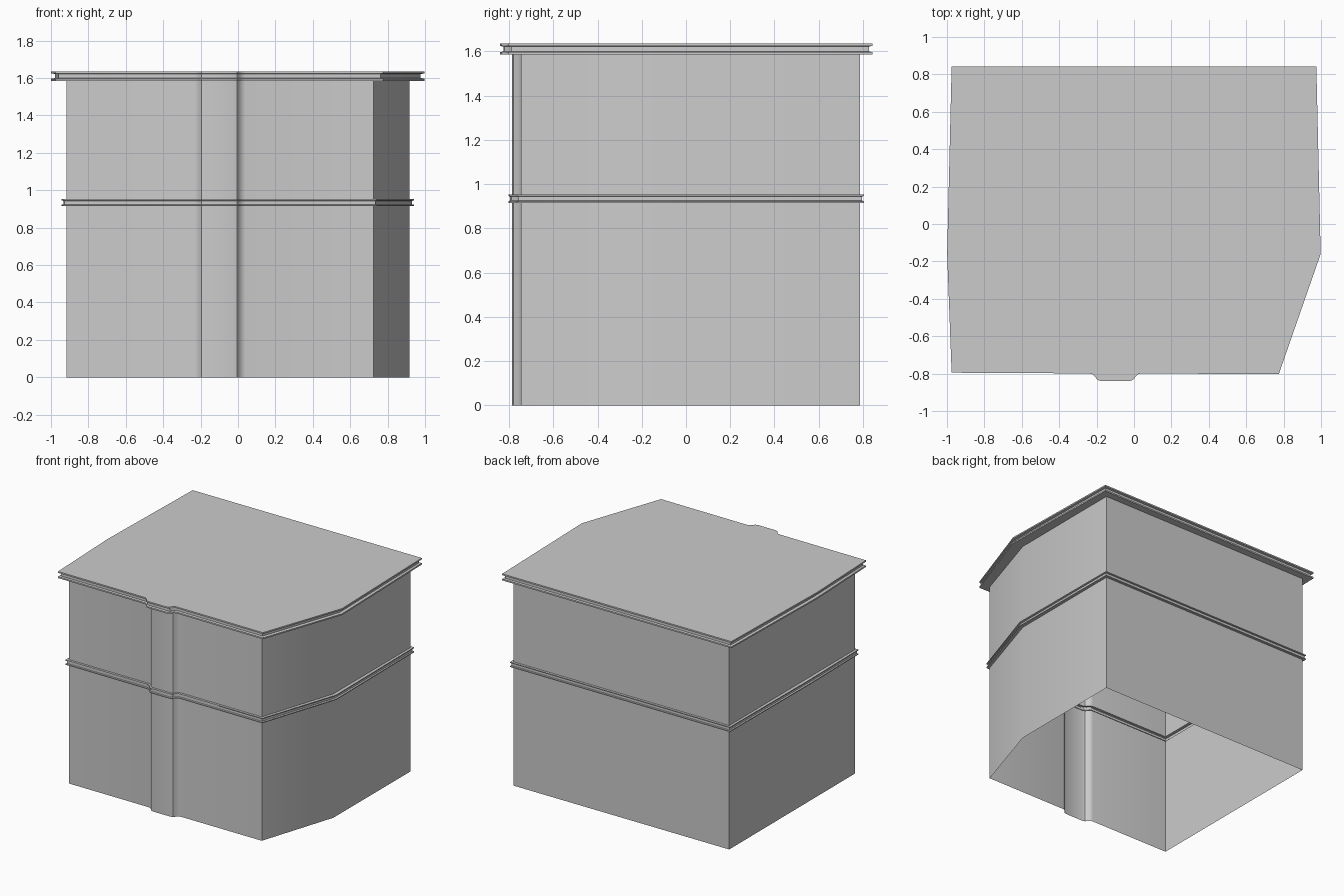
import bpy, bmesh

if "Cube" in bpy.data.objects:
    bpy.data.objects.remove(bpy.data.objects["Cube"])

# Rounded pilaster bump on the front: half width, depth in front of the wall
CX = -0.10
HALF = [(0.140, 0.0), (0.122, 0.004), (0.108, 0.018), (0.095, 0.035), (0.075, 0.041)]
PROFILE = [(-w, d) for w, d in HALF] + [(w, d) for w, d in reversed(HALF)]


def bump(y):
    return [(CX + x, y - d) for x, d in PROFILE]


# Plan outlines, counter-clockwise: wall line and the fully projecting cornice line
WALL = [(-0.918, -0.743)] + bump(-0.745) + [
    (0.725, -0.746), (0.916, -0.150), (0.918, 0.786), (-0.918, 0.786), (-0.918, -0.150)]
CORNICE = [(-0.975, -0.795)] + bump(-0.799) + [
    (0.774, -0.803), (0.998, -0.160), (0.975, 0.842), (-0.975, 0.842), (-0.999, -0.160)]


def ring(bm, t, z):
    return [bm.verts.new((a[0] + (b[0] - a[0]) * t, a[1] + (b[1] - a[1]) * t, z))
            for a, b in zip(WALL, CORNICE)]


def loft(name, section, cap=False):
    """Sweep a (projection, height) section around the plan outline."""
    bm = bmesh.new()
    rings = [ring(bm, t, z) for t, z in section]
    n = len(WALL)
    for lo, hi in zip(rings, rings[1:]):
        for i in range(n):
            j = (i + 1) % n
            bm.faces.new((lo[i], lo[j], hi[j], hi[i]))
    if cap:
        bm.faces.new(rings[-1])
    mesh = bpy.data.meshes.new(name)
    bm.to_mesh(mesh)
    bm.free()
    obj = bpy.data.objects.new(name, mesh)
    bpy.context.collection.objects.link(obj)
    bpy.ops.object.select_all(action='DESELECT')
    obj.select_set(True)
    bpy.context.view_layer.objects.active = obj
    bpy.ops.object.shade_smooth_by_angle(angle=0.6)
    return obj


def moulding(bottom, top, outer, groove, lip):
    """Two lips with a recessed groove between them."""
    s = (top - bottom) * 0.08
    return [(0, bottom), (outer, bottom), (outer, bottom + lip),
            (groove, bottom + lip + s), (groove, top - lip - s),
            (outer, top - lip), (outer, top)]


# Walls, open underneath
loft("lower_wall", [(0, 0), (0, 0.915)])
loft("upper_wall", [(0, 0.953), (0, 1.585)])

# Floor band between the storeys
loft("floor_band", moulding(0.915, 0.953, 0.32, 0.18, 0.007) + [(0, 0.953)])

# Cornice with flat roof
loft("roof_cornice", moulding(1.585, 1.636, 1.0, 0.74, 0.011), cap=True)
